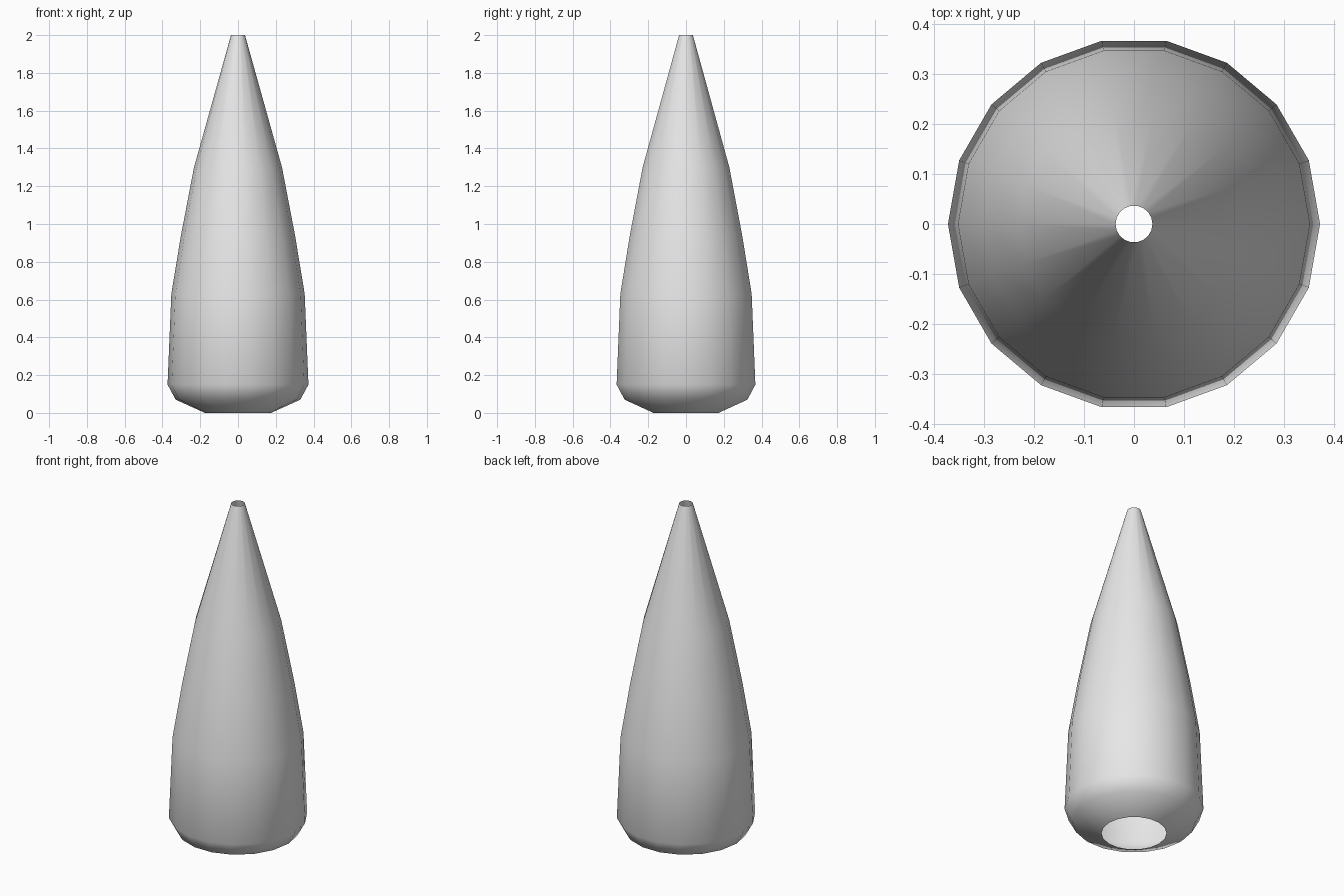
import bpy
import bmesh
from math import cos, sin, tau

cube = bpy.data.objects.get("Cube")
if cube:
    bpy.data.objects.remove(cube, do_unlink=True)

SIDES = 18

# Shell outline as (radius, height), open at both ends
PROFILE = [(0.175, 0.0), (0.33, 0.07), (0.373, 0.15), (0.353, 0.63),
           (0.302, 0.94), (0.233, 1.3), (0.037, 2.0)]

# Plain grey material
grey = bpy.data.materials.new("light grey")
grey.use_nodes = True
grey.diffuse_color = (0.8, 0.8, 0.8, 1)
bsdf = grey.node_tree.nodes["Principled BSDF"]
bsdf.inputs["Base Color"].default_value = grey.diffuse_color

# Revolve the outline into a hollow tapered shell
bm = bmesh.new()
rings = [[bm.verts.new((r * cos(tau * i / SIDES), r * sin(tau * i / SIDES), z))
          for i in range(SIDES)] for r, z in PROFILE]
for low, high in zip(rings, rings[1:]):
    for i in range(SIDES):
        j = (i + 1) % SIDES
        bm.faces.new((low[i], low[j], high[j], high[i])).smooth = True

mesh = bpy.data.meshes.new("tapered_shell")
bm.to_mesh(mesh)
bm.free()
mesh.materials.append(grey)
shell = bpy.data.objects.new("tapered_shell", mesh)
bpy.context.collection.objects.link(shell)
